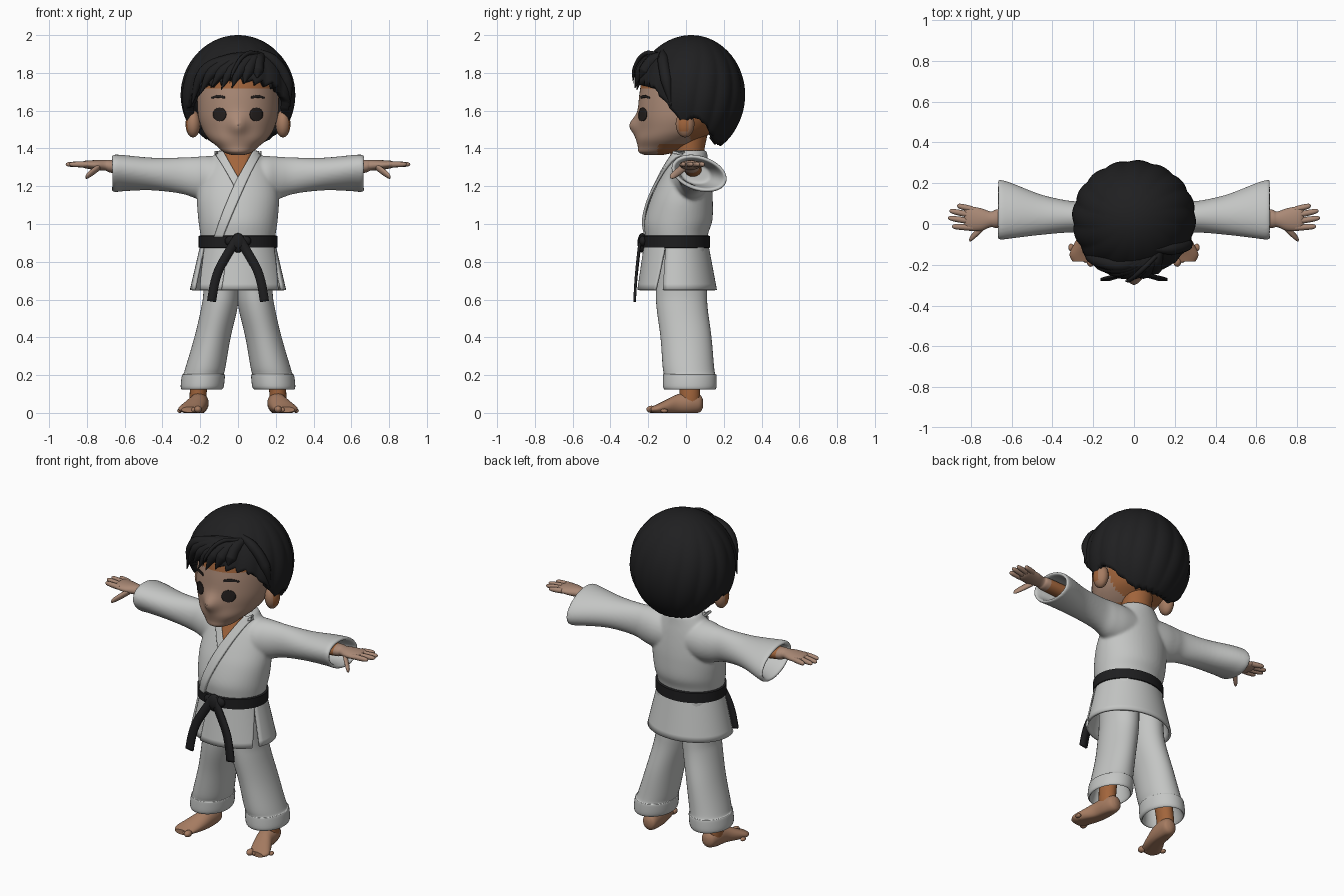
import bpy, bmesh, math
from mathutils import Vector
from mathutils.bvhtree import BVHTree

if "Cube" in bpy.data.objects:
    bpy.data.objects.remove(bpy.data.objects["Cube"])


def material(name, r, g, b):
    m = bpy.data.materials.new(name)
    m.use_nodes = True
    m.diffuse_color = (r, g, b, 1)
    m.node_tree.nodes["Principled BSDF"].inputs["Base Color"].default_value = (r, g, b, 1)
    return m


skin = material("skin", .40, .25, .18)
warm = material("warm skin", .38, .20, .12)
deep = material("deep skin", .36, .13, .045)
cloth = material("white cloth", .55, .56, .55)
black_hair = material("black hair", .014, .014, .015)
black_belt = material("black belt", .013, .013, .014)
eye_dark = material("eye dark", .018, .014, .013)


def smooth_rows(rows, sub):
    """Catmull-Rom interpolation between rows of numbers."""
    out, last = [], len(rows) - 1
    for i in range(last):
        quad = zip(rows[max(i - 1, 0)], rows[i], rows[i + 1], rows[min(i + 2, last)])
        quad = list(quad)
        for s in range(sub):
            t = s / sub
            out.append([b + .5 * t * (c - a + t * (2*a - 5*b + 4*c - d + t * (3*(b - c) + d - a)))
                        for a, b, c, d in quad])
    return out + [list(rows[-1])]


def loft(rows, axis=2, n=32, sub=5):
    """Closed skin over ellipses (position, centre a, centre b, radius a, radius b)."""
    rows = smooth_rows(rows, sub)
    verts, faces = [], []
    for t, a, b, ra, rb in rows:
        for j in range(n):
            w = math.tau * j / n
            co = [a + ra * math.cos(w), b + rb * math.sin(w)]
            co.insert(axis, t)
            verts.append(co)
    for i in range(len(rows) - 1):
        for j in range(n):
            k = (j + 1) % n
            faces.append((i*n + j, i*n + k, i*n + n + k, i*n + n + j))
    faces += [tuple(range(n)), tuple(range(len(verts) - n, len(verts)))]
    return verts, faces


def ball(c, r, n=16):
    angles = [math.pi * (i + .1) / 10.2 for i in range(11)]
    return loft([(c[2] - r[2] * math.cos(w), c[0], c[1], r[0] * math.sin(w), r[1] * math.sin(w))
                 for w in angles], n=n, sub=1)


def grid(lines):
    """Open sheet over equal-length lines of points."""
    n = len(lines[0])
    faces = [(i*n + j, i*n + j + 1, i*n + n + j + 1, i*n + n + j)
             for i in range(len(lines) - 1) for j in range(n - 1)]
    return [p for line in lines for p in line], faces


def bend(part, fn):
    return [fn(*v) for v in part[0]], part[1]


def side(part, s):
    return bend(part, lambda x, y, z: (s * x, y, z))


def make(name, parts, mats, rule=None, thick=0, offset=0, sharp=45):
    bm = bmesh.new()
    for verts, faces in parts:
        vs = [bm.verts.new(v) for v in verts]
        for f in faces:
            bm.faces.new([vs[i] for i in f])
    bmesh.ops.remove_doubles(bm, verts=bm.verts, dist=.00005)
    bmesh.ops.recalc_face_normals(bm, faces=bm.faces)
    for f in bm.faces:
        f.smooth = True
        if rule:
            f.material_index = rule(f.calc_center_median())
    me = bpy.data.meshes.new(name)
    bm.to_mesh(me)
    bm.free()
    me.set_sharp_from_angle(angle=math.radians(sharp))
    for m in mats:
        me.materials.append(m)
    ob = bpy.data.objects.new(name, me)
    bpy.context.collection.objects.link(ob)
    if thick:
        mod = ob.modifiers.new("thickness", "SOLIDIFY")
        mod.thickness, mod.offset = thick, offset
    return ob


def surface(ob):
    bpy.context.view_layer.update()
    return BVHTree.FromObject(ob, bpy.context.evaluated_depsgraph_get())


def plate(name, rows, tree, mat, lift, thick=.006):
    """Thin sheet laid on a front surface; rows are (x0, z0, x1, z1) edges."""
    lines = []
    for x0, z0, x1, z1 in smooth_rows(rows, 6):
        line = []
        for j in range(7):
            t = j / 6
            x, z = x0 + (x1 - x0) * t, z0 + (z1 - z0) * t
            hit = tree.ray_cast(Vector((x, -1, z)), Vector((0, 1, 0)))[0]
            line.append((x, (hit.y if hit else -.06) - lift, z))
        lines.append(line)
    return make(name, [grid(lines)], [mat], thick=thick)


# Head with a soft nose
head_rows = [(1.366, 0, -.17, .035, .05), (1.38, 0, -.155, .075, .095), (1.41, 0, -.125, .11, .13),
             (1.45, 0, -.09, .155, .17), (1.5, 0, -.05, .188, .205), (1.58, 0, -.02, .212, .235),
             (1.7, 0, 0, .215, .245), (1.8, 0, .01, .2, .23), (1.9, 0, .02, .13, .15)]


def nose(x, y, z):
    bump = .045 * math.exp(-(x / .045) ** 2 - ((z - 1.52) / .05) ** 2)
    return x, y - (bump if y < -.1 else 0), z


head = make("head", [bend(loft(head_rows, n=64, sub=6), nose)], [skin, deep],
            lambda c: int(c.z > 1.72 or c.y > .02 or (c.z < 1.42 and c.y > -.15)))
make("neck", [loft([(1.2, 0, .015, .09, .08), (1.36, 0, .015, .082, .078),
                    (1.5, 0, .03, .095, .09)])], [deep])
face = surface(head)
for s, label in ((1, "left"), (-1, "right")):
    disc = [(s * .097 - .034 * math.sin(a), 1.58 + .036 * math.cos(a),
             s * .097 + .034 * math.sin(a), 1.58 + .036 * math.cos(a))
            for a in [math.pi * i / 10 for i in range(11)]]
    plate(label + "_eye", disc, face, eye_dark, .003)
    plate(label + "_eyebrow", [(s * .07, 1.664, s * .07, 1.676), (s * .105, 1.668, s * .105, 1.683),
                               (s * .142, 1.664, s * .142, 1.672)], face, eye_dark, .003)
    make(label + "_ear", [side(ball((.238, -.005, 1.53), (.04, .05, .072)), s)], [warm, deep],
         lambda c: int(abs(c.x) > .25 and abs(c.y + .012) < .022 and abs(c.z - 1.53) < .04))

# Hair cap: its lower edge depends on the angle from the front
edge = [(0, 1.75), (45, 1.72), (62, 1.64), (80, 1.52), (92, 1.56), (105, 1.53),
        (118, 1.47), (135, 1.42), (181, 1.41)]


def hair_edge(phi):
    d = abs((phi + 270) % 360 - 180)
    d = abs((phi + 90 + 180) % 360 - 180)
    for (d0, z0), (d1, z1) in zip(edge, edge[1:]):
        if d0 <= d <= d1:
            z = z0 + (z1 - z0) * (d - d0) / (d1 - d0)
    return z + (.035 if d < 50 else .014) * (phi / 12 % 1)


def hair_point(phi, th, s=1):
    p = math.radians(phi)
    k = math.sin(th) * s
    depth = .28 if math.sin(p) > 0 else .295
    return (.3 * k * math.cos(p), .03 + depth * k * math.sin(p), 1.68 + .32 * s * math.cos(th))


lines = []
for i in range(181):
    phi, line = i * 2, []
    end = math.acos((hair_edge(phi) - 1.68) / .32)
    for j in range(25):
        th = end * j / 24
        ridge = abs(math.sin(math.radians(phi * 8) + 1.5 * th))
        x, y, z = hair_point(phi, th)
        g = 1 + .03 * (ridge - .5) * math.sin(th) ** 2
        line.append((x * g, .03 + (y - .03) * g, z))
    lines.append(line)
make("hair_cap", [grid(lines)], [black_hair], thick=.045, offset=-1, sharp=60)


def hair_lock(name, points):
    cu = bpy.data.curves.new(name, "CURVE")
    cu.dimensions, cu.bevel_depth, cu.bevel_resolution = "3D", 1, 2
    sp = cu.splines.new("BEZIER")
    sp.bezier_points.add(len(points) - 1)
    for bp, (phi, z, s, r) in zip(sp.bezier_points, points):
        bp.co = hair_point(phi, math.acos((z - 1.68) / .32), s)
        bp.radius, bp.handle_left_type, bp.handle_right_type = r, "AUTO", "AUTO"
    cu.materials.append(black_hair)
    bpy.context.collection.objects.link(bpy.data.objects.new(name, cu))


# Fringe locks swept from the side parting
tips = [(-146, 1.62), (-132, 1.68), (-118, 1.72), (-107, 1.71), (-96, 1.72), (-84, 1.74), (-70, 1.77)]
for i, (phi, z) in enumerate(tips):
    hair_lock(f"fringe_lock_{i + 1}", [(-48, 1.91, .93, .02), ((phi - 56) / 2, 1.87, .97, .036),
                                       (phi * .8 - 12, 1.81, 1.0, .034), (phi, z, 1.03, .002)])
hair_lock("parting_lock", [(-60, 1.93, .95, .015), (-40, 1.87, .99, .03),
                           (-28, 1.76, 1, .03), (-22, 1.62, 1, .003)])
hair_lock("loose_strand", [(-60, 1.9, 1, .012), (-80, 1.88, 1.1, .012),
                           (-94, 1.8, 1.12, .01), (-98, 1.74, 1.08, .001)])

# Jacket: body and hollow sleeves fused into one smooth surface
body = loft([(.87, 0, -.05, .185, .155), (.95, 0, -.05, .2, .168), (1.02, 0, -.04, .21, .18),
             (1.12, 0, -.025, .217, .167), (1.2, 0, -.01, .208, .147), (1.28, 0, .005, .185, .122),
             (1.34, 0, .015, .145, .102), (1.39, 0, .02, .105, .09)], n=48)
sleeve = loft([(.05, .02, 1.24, .1, .115), (.15, .02, 1.24, .105, .12), (.22, .03, 1.245, .088, .111),
               (.3, .035, 1.256, .077, .096), (.45, .045, 1.263, .098, .086), (.6, .065, 1.27, .136, .092),
               (.66, .07, 1.27, .147, .094), (.655, .07, 1.27, .126, .073), (.5, .05, 1.265, .08, .055)],
              axis=0, n=40)
sleeve = bend(sleeve, lambda x, y, z: (x, y, z - .2 * (y - .06) * min(1, max(0, (x - .3) * 3))))
jacket = make("jacket", [body, sleeve, side(sleeve, -1)], [cloth])
mod = jacket.modifiers.new("fuse", "REMESH")
mod.mode, mod.voxel_size, mod.use_smooth_shade = "VOXEL", .008, True
mod = jacket.modifiers.new("soften", "SMOOTH")
mod.factor, mod.iterations = .5, 8

# Open neckline and crossed lapels
chest = surface(jacket)
plate("neckline_skin", [(-.082, 1.385, .082, 1.385), (-.04, 1.305, .04, 1.305),
                        (0, 1.235, .001, 1.235)], chest, deep, .003)
plate("under_lapel", [(-.125, 1.38, -.078, 1.385), (-.065, 1.28, -.022, 1.285),
                      (-.02, 1.2, .012, 1.225)], chest, cloth, .008, .012)
plate("over_lapel", [(.078, 1.385, .125, 1.38), (.022, 1.285, .068, 1.27), (-.022, 1.2, .022, 1.17),
                     (-.08, 1.06, -.035, 1.04), (-.125, .93, -.08, .93)], chest, cloth, .011, .014)


# Jacket skirt panels with side slits
def skirt_panel(name, top, bottom, grow):
    lines = []
    for i in range(9):
        t, line = i / 8, []
        for j in range(33):
            a0, a1 = [p + (q - p) * t for p, q in zip(top, bottom)]
            w = math.radians(a0 + (a1 - a0) * j / 32)
            line.append(((.19 + .058 * t + grow) * math.cos(w),
                         -.05 + .005 * t + (.16 + .042 * t + grow) * math.sin(w), .9 - .25 * t))
        lines.append(line)
    make(name, [grid(lines)], [cloth], thick=.014)


skirt_panel("skirt_back", (-20, 200), (-22, 202), 0)
skirt_panel("skirt_front_right", (-160, -75), (-146, -80), -.01)
skirt_panel("skirt_front_left", (-105, -20), (-110, -34), .004)

# Belt, knot and hanging ends
make("belt", [loft([(.872, 0, -.05, .2, .168), (.876, 0, -.05, .208, .177),
                    (.936, 0, -.05, .208, .177), (.94, 0, -.05, .2, .168)], n=48, sub=1)], [black_belt])
make("belt_knot", [ball((0, -.232, .9), (.04, .025, .052)),
                   ball((-.035, -.228, .91), (.035, .02, .028)),
                   ball((.035, -.228, .91), (.035, .02, .028))], [black_belt])
for s, label in ((1, "left"), (-1, "right")):
    path = smooth_rows([(0, -.24, .93), (s * .05, -.25, .85), (s * .1, -.26, .76),
                        (s * .125, -.267, .68), (s * .14, -.272, .59)], 5)
    lines = []
    for i, (x, y, z) in enumerate(path):
        a, b = path[max(i - 1, 0)], path[min(i + 1, len(path) - 1)]
        d = Vector((b[0] - a[0], 0, b[2] - a[2])).normalized() * .024
        lines.append([(x - d.z, y, z + d.x), (x + d.z, y, z - d.x)])
    make(label + "_belt_end", [grid(lines)], [black_belt], thick=.014)

# Arms, hands, trousers and feet
arm = loft([(.45, .04, 1.285, .045, .04), (.66, .027, 1.304, .046, .035), (.7, .023, 1.31, .038, .028),
            (.75, .022, 1.312, .055, .026), (.81, .027, 1.315, .06, .02), (.83, .03, 1.315, .05, .01)],
           axis=0, n=24)


def finger(a, b, r):
    rows = []
    for t, k in ((0, 1), (.4, 1.05), (.8, .9), (.95, .6), (1, .15)):
        p = Vector(a).lerp(Vector(b), t)
        rows.append((*p, r * k, r * k))
    return loft(rows, axis=0, n=12, sub=2)


hand = [arm, finger((.73, -.005, 1.305), (.808, -.078, 1.248), .019)]
for y0, x1, y1 in ((.072, .867, .09), (.042, .905, .065), (.012, .912, .03), (-.018, .893, -.012)):
    hand.append(finger((.79, y0, 1.315), (x1, y1, 1.316), .0145))
leg = loft([(.88, .085, -.03, .1, .13), (.65, .088, -.025, .095, .135), (.55, .1, -.02, .096, .135),
            (.4, .135, 0, .096, .135), (.25, .17, .012, .105, .136), (.208, .181, .018, .107, .136),
            (.198, .183, .02, .114, .141), (.135, .19, .02, .113, .141), (.14, .19, .02, .095, .122),
            (.3, .165, .01, .07, .09)], n=40)
foot = loft([(.09, .2, .05, .015, .02), (.075, .2, .05, .04, .045), (.03, .205, .052, .05, .058),
             (-.04, .213, .045, .052, .055), (-.1, .235, .032, .06, .04), (-.15, .254, .022, .062, .025),
             (-.185, .255, .017, .045, .015)], axis=1, n=24)
ankle = loft([(.05, .208, .02, .046, .055), (.12, .21, .02, .045, .054), (.3, .19, .01, .05, .06)], n=24)
toes = [ball((.212 + .024 * i, -.183 + .017 * i, .019 - .002 * i),
             (.02 - .0015 * i, .027 - .002 * i, .019 - .002 * i), 12) for i in range(5)]
sole = bend(foot, lambda x, y, z: (x, y, max(z, 0)))
for s, label in ((1, "left"), (-1, "right")):
    make(label + "_hand", [side(p, s) for p in hand], [skin, deep], lambda c: int(abs(c.x) < .655))
    make(label + "_trouser_leg", [side(leg, s)], [cloth], sharp=60)
    make(label + "_ankle", [side(ankle, s)], [deep])
    make(label + "_foot", [side(p, s) for p in [sole] + toes], [warm])
